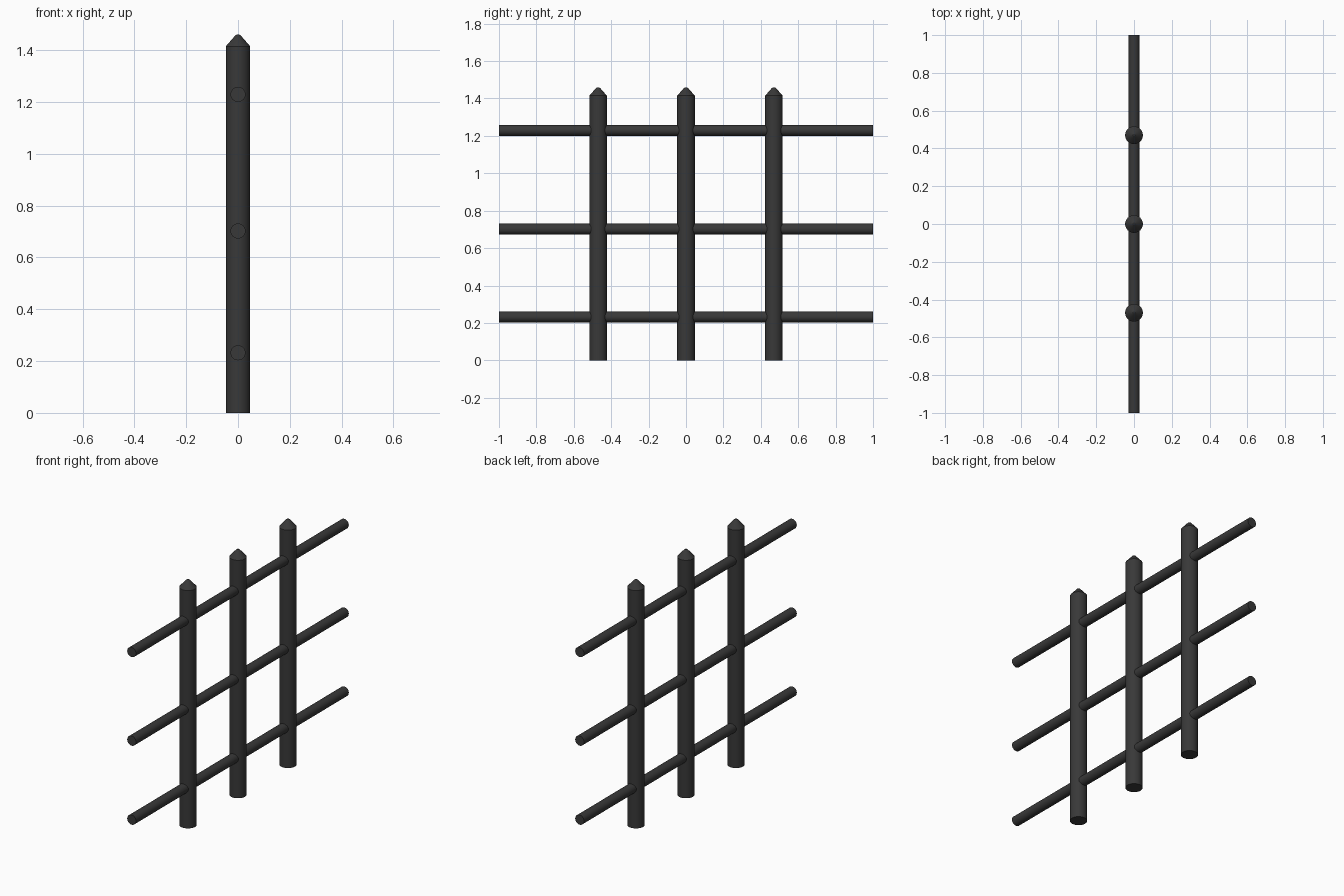
import bpy, bmesh, math
from mathutils import Matrix

if "Cube" in bpy.data.objects:
    bpy.data.objects.remove(bpy.data.objects["Cube"])

SIDES = 32

iron = bpy.data.materials.new("dark_iron")
iron.diffuse_color = (0.04, 0.04, 0.04, 1)
iron.use_nodes = True
iron.node_tree.nodes["Principled BSDF"].inputs["Base Color"].default_value = iron.diffuse_color


def lathe(name, profile, matrix):
    """Closed solid of revolution from (radius, height) rings."""
    bm = bmesh.new()
    rings = []
    for r, z in profile:
        rings.append([bm.verts.new((r * math.cos(2 * math.pi * i / SIDES),
                                    r * math.sin(2 * math.pi * i / SIDES), z))
                      for i in range(SIDES)])
    for a, b in zip(rings, rings[1:]):
        for i in range(SIDES):
            j = (i + 1) % SIDES
            bm.faces.new((a[i], a[j], b[j], b[i]))
    bm.faces.new(rings[0][::-1])
    bm.faces.new(rings[-1])
    mesh = bpy.data.meshes.new(name)
    bm.to_mesh(mesh)
    bm.free()
    mesh.materials.append(iron)
    obj = bpy.data.objects.new(name, mesh)
    obj.matrix_world = matrix
    bpy.context.collection.objects.link(obj)
    obj.select_set(True)
    bpy.context.view_layer.objects.active = obj


# Upright posts with blunt pointed tips
POST = [(0.047, 0), (0.047, 1.415), (0.011, 1.456), (0.005, 1.46)]
for n, y in enumerate((-0.47, 0, 0.47), 1):
    lathe(f"post_{n}", POST, Matrix.Translation((0, y, 0)))

# Horizontal rails running through the posts
RAIL = [(0.029, -1), (0.029, 1)]
for n, z in enumerate((0.232, 0.702, 1.229), 1):
    lathe(f"rail_{n}", RAIL,
          Matrix.Translation((0, 0, z)) @ Matrix.Rotation(math.pi / 2, 4, 'X'))

bpy.ops.object.shade_smooth_by_angle(angle=math.radians(30))
